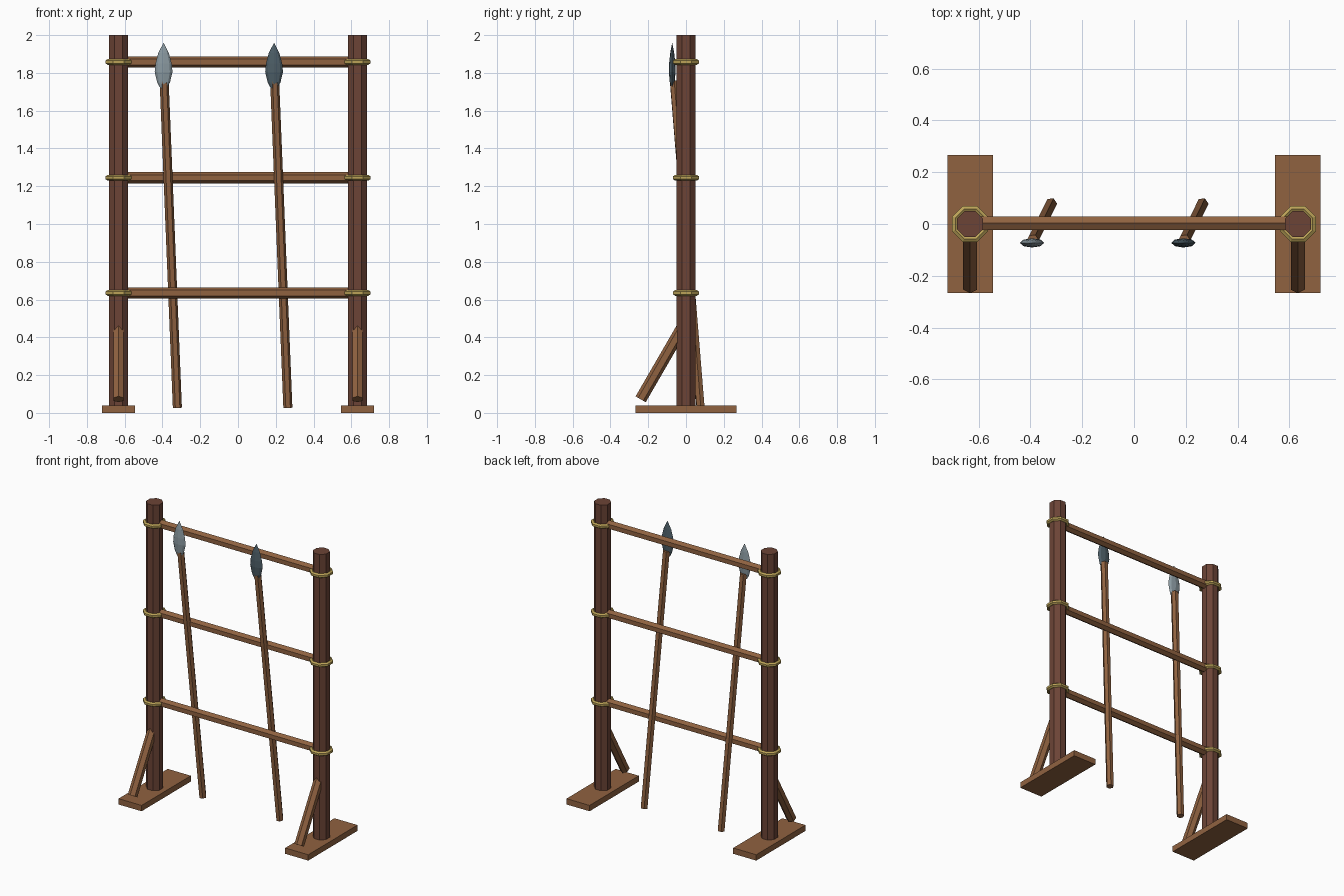
import bpy, bmesh, math
from mathutils import Vector, Matrix

if "Cube" in bpy.data.objects:
    bpy.data.objects.remove(bpy.data.objects["Cube"], do_unlink=True)


def material(name, rgb):
    # sRGB 0-255 to linear
    col = [((c / 255 + 0.055) / 1.055) ** 2.4 for c in rgb] + [1.0]
    m = bpy.data.materials.new(name)
    m.use_nodes = True
    m.diffuse_color = col
    m.node_tree.nodes["Principled BSDF"].inputs["Base Color"].default_value = col
    return m


dark_wood = material("dark wood", (108, 68, 54))
wood = material("wood", (144, 98, 64))
rope = material("rope", (188, 163, 88))
steel = material("steel", (138, 153, 160))
dark_iron = material("dark iron", (76, 93, 102))


def finish(bm, name, mat):
    bmesh.ops.recalc_face_normals(bm, faces=bm.faces)
    mesh = bpy.data.meshes.new(name)
    bm.to_mesh(mesh)
    bm.free()
    mesh.materials.append(mat)
    ob = bpy.data.objects.new(name, mesh)
    bpy.context.collection.objects.link(ob)
    return ob


def pole(name, a, b, radius, sides, mat, turn=0.0):
    """Faceted pole running from a to b."""
    a, b = Vector(a), Vector(b)
    d = b - a
    m = (Matrix.Translation((a + b) / 2)
         @ d.to_track_quat('Z', 'Y').to_matrix().to_4x4()
         @ Matrix.Rotation(turn, 4, 'Z'))
    bm = bmesh.new()
    bmesh.ops.create_cone(bm, cap_ends=True, segments=sides, radius1=radius,
                          radius2=radius, depth=d.length, matrix=m)
    return finish(bm, name, mat)


def lathe(name, profile, sides, mat, centre, squash=1.0, turn=0.0, closed=False):
    """Sweep (radius, height) points round z; closed joins last to first."""
    bm = bmesh.new()
    rings = []
    for r, z in profile:
        ring = []
        for i in range(sides):
            t = turn + math.tau * i / sides
            ring.append(bm.verts.new((centre[0] + r * math.cos(t),
                                      centre[1] + r * math.sin(t) * squash,
                                      centre[2] + z)))
        rings.append(ring)
    pairs = list(zip(rings, rings[1:]))
    if closed:
        pairs.append((rings[-1], rings[0]))
    for lo, hi in pairs:
        for i in range(sides):
            j = (i + 1) % sides
            bm.faces.new((lo[i], lo[j], hi[j], hi[i]))
    if not closed:
        bm.faces.new(rings[0])
        bm.faces.new(rings[-1])
    bmesh.ops.remove_doubles(bm, verts=bm.verts, dist=0.0001)
    return finish(bm, name, mat)


POST_X = 0.633
RAIL_HEIGHTS = (0.635, 1.245, 1.858)
EIGHTH = math.pi / 8
LASHING = [(0.075, -0.007), (0.075, 0.007), (0.062, 0.015),
           (0.049, 0.007), (0.049, -0.007), (0.062, -0.015)]

# Posts, feet, braces and rope lashings on each side
for side, sx in (("right", -1), ("left", 1)):
    x = sx * POST_X
    pole(side + "_post", (x, 0, 0.01), (x, 0, 2), 0.054, 8, dark_wood, EIGHTH)
    bm = bmesh.new()
    bmesh.ops.create_cube(bm, size=1, matrix=Matrix.Translation((x, 0, 0.02))
                          @ Matrix.Diagonal((0.175, 0.534, 0.04, 1)))
    finish(bm, side + "_foot", wood)
    pole(side + "_brace", (x, -0.24, 0.072), (x, -0.005, 0.478), 0.031, 6, wood)
    for level, z in zip(("lower", "middle", "upper"), RAIL_HEIGHTS):
        lathe(f"{side}_{level}_lashing", LASHING, 8, rope, (x, 0, z),
              turn=EIGHTH, closed=True)

# Cross rails
for level, z in zip(("lower", "middle", "upper"), RAIL_HEIGHTS):
    pole(level + "_rail", (-POST_X, 0.003, z), (POST_X, 0.003, z), 0.03, 6, wood)

# Leaning spears with flattened leaf-shaped heads
HEAD = [(0.018, -0.12), (0.034, -0.09), (0.047, -0.035), (0.043, 0.01),
        (0.028, 0.065), (0.0, 0.12)]
for side, x, mat in (("right", -0.394, steel), ("left", 0.191, dark_iron)):
    pole(side + "_spear_shaft", (x + 0.073, 0.077, 0.027),
         (x + 0.003, -0.064, 1.757), 0.024, 6, wood)
    lathe(side + "_spear_head", HEAD, 8, mat, (x, -0.073, 1.84), squash=0.38)
